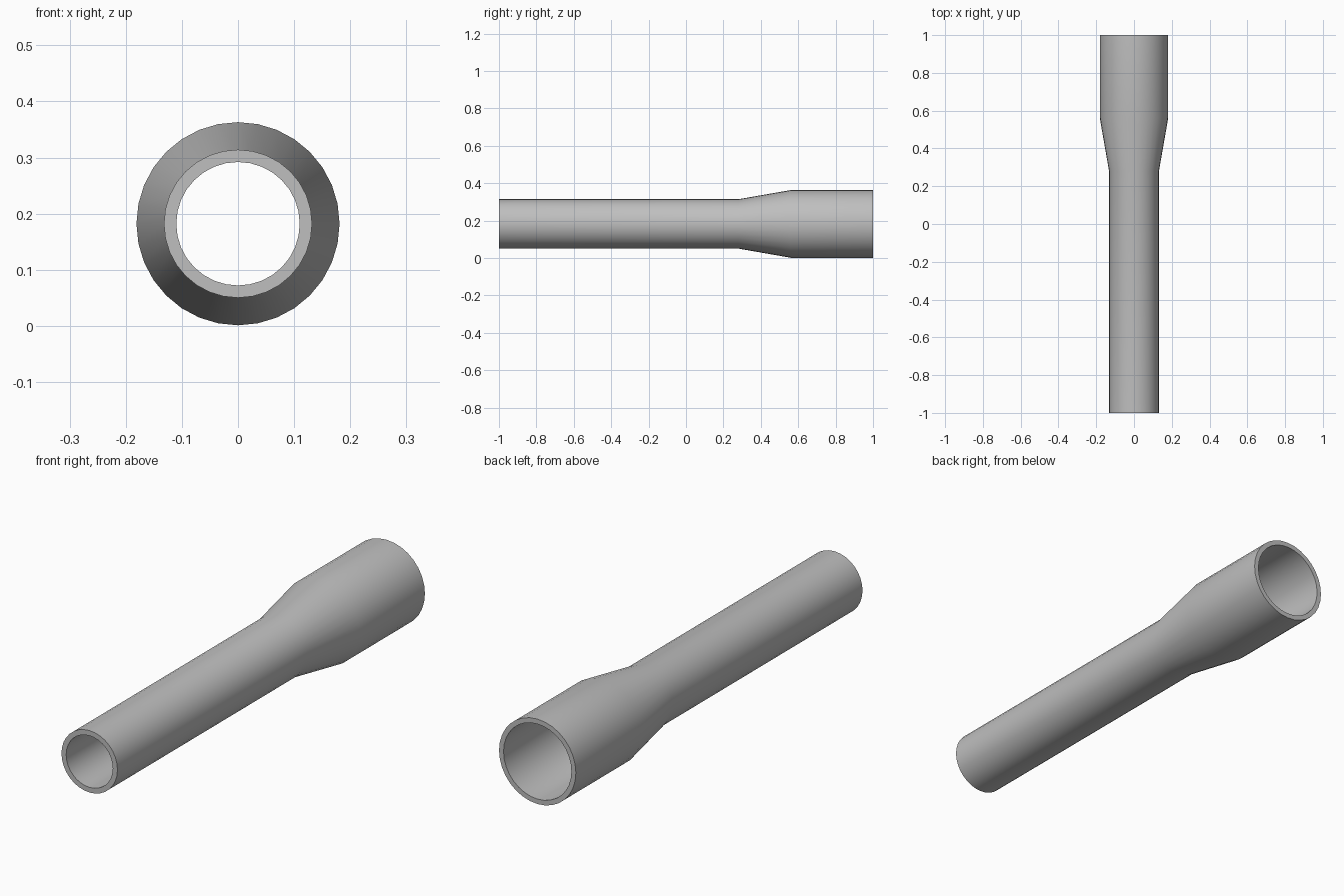
import bpy
import bmesh
from math import cos, sin, tau, radians

SIDES = 32
AXIS_Z = 0.182

cube = bpy.data.objects.get("Cube")
if cube:
    bpy.data.objects.remove(cube, do_unlink=True)

# Plain grey plastic
grey = bpy.data.materials.new("light_grey")
grey.use_nodes = True
colour = (0.52, 0.52, 0.52, 1)
grey.diffuse_color = colour
grey.node_tree.nodes["Principled BSDF"].inputs["Base Color"].default_value = colour

# Closed wall profile as (y, radius): outside front to back, then the bore
profile = [(-1, 0.132), (0.28, 0.132), (0.56, 0.181), (1, 0.181),
           (1, 0.16), (0.56, 0.16), (0.28, 0.11), (-1, 0.11)]


def lathe_along_y(name, points, material):
    bm = bmesh.new()
    rings = []
    for y, r in points:
        rings.append([bm.verts.new((r * cos(tau * i / SIDES), y,
                                    AXIS_Z + r * sin(tau * i / SIDES)))
                      for i in range(SIDES)])
    for a, b in zip(rings, rings[1:] + rings[:1]):
        for i in range(SIDES):
            j = (i + 1) % SIDES
            bm.faces.new((a[i], a[j], b[j], b[i]))
    bmesh.ops.recalc_face_normals(bm, faces=bm.faces)
    mesh = bpy.data.meshes.new(name)
    bm.to_mesh(mesh)
    bm.free()
    mesh.materials.append(material)
    obj = bpy.data.objects.new(name, mesh)
    bpy.context.collection.objects.link(obj)
    return obj


# Stepped tube with a flared socket at the back
tube = lathe_along_y("flared_tube", profile, grey)
bpy.ops.object.select_all(action="DESELECT")
tube.select_set(True)
bpy.context.view_layer.objects.active = tube
bpy.ops.object.shade_smooth_by_angle(angle=radians(30))
